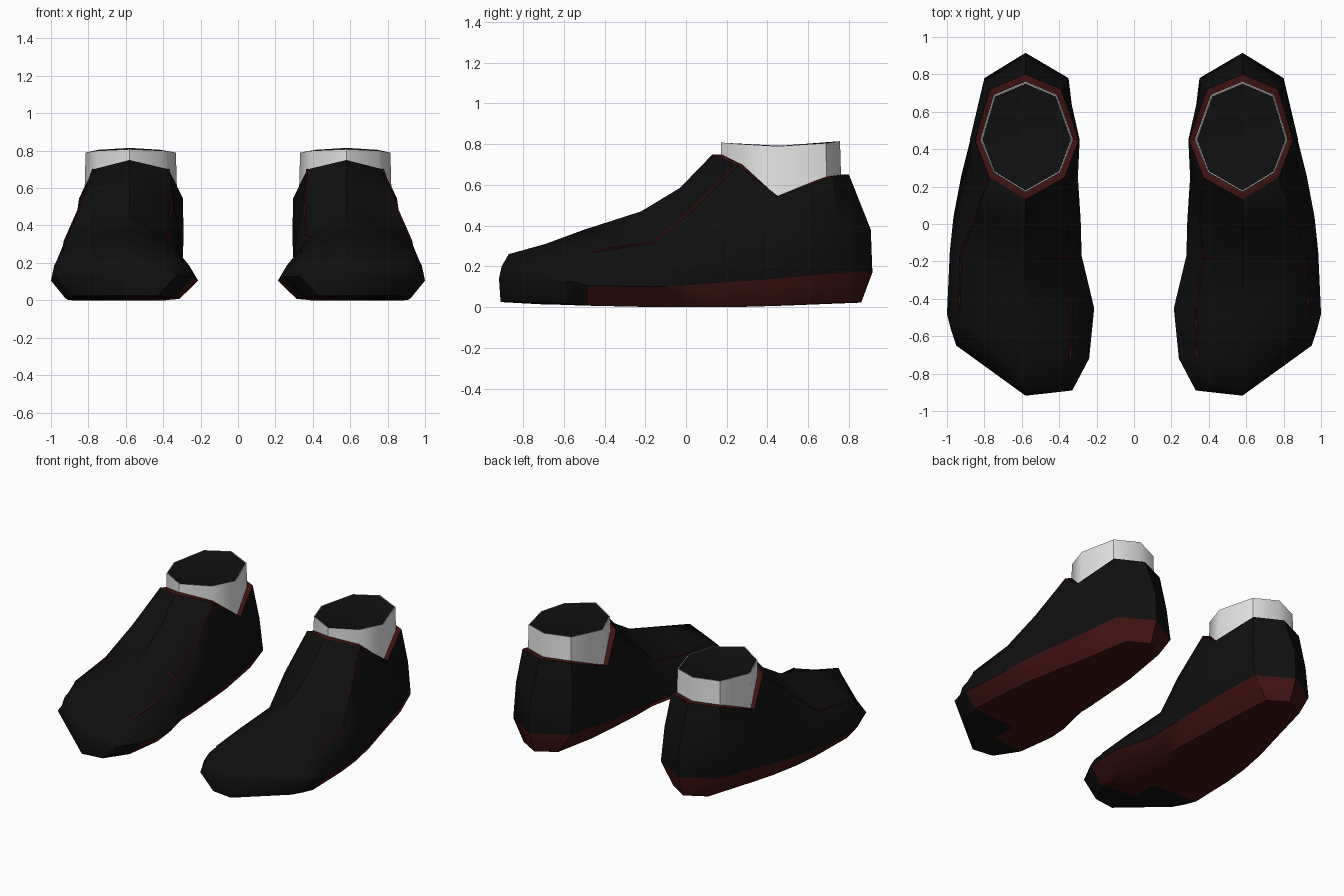
import bpy, bmesh
from mathutils import Vector

if "Cube" in bpy.data.objects:
    bpy.data.objects.remove(bpy.data.objects["Cube"])


def material(name, rgb):
    m = bpy.data.materials.new(name)
    m.diffuse_color = (*rgb, 1)
    m.use_nodes = True
    m.node_tree.nodes["Principled BSDF"].inputs["Base Color"].default_value = m.diffuse_color
    return m


BLACK = material("black", (0.005, 0.005, 0.005))
RED = material("dark_red", (0.05, 0.006, 0.006))
WHITE = material("white", (0.8, 0.8, 0.8))

# Cross-sections from toe to heel:
# y inner, centre, outer | edge x in, out | shoulder x in, out | z edge, shoulder, top | shoulder lean, top lean
SECTIONS = [
    (-.89, -.91, -.65, .33, .95, .41, .86, .13, .21, .26, .04, .04),
    (-.72, -.69, -.56, .24, .98, .34, .91, .125, .25, .31, 0, 0),
    (-.45, -.50, -.48, .213, 1.0, .335, .935, .105, .27, .38, 0, 0),
    (-.17, -.22, -.15, .28, .985, .37, .925, .10, .32, .47, 0, 0),
    (.02, -.03, .04, .285, .965, .355, .85, .11, .49, .585, 0, 0),
    (.25, .13, .25, .30, .925, .37, .775, .125, .70, .75, 0, 0),
    (.45, .45, .45, .31, .875, .295, .85, .14, .545, .60, 0, 0),
    (.78, .86, .78, .35, .80, .39, .77, .17, .64, .65, -.06, -.06),
]
XC = .58
CENTRE = Vector((XC, .46, 0))
BC, BI, EI, MI, SI, T, SO, MO, EO, BO = range(10)


def section_points(s):
    yi, yc, yo, ei, eo, si, so, ze, zs, zt, lean, top_lean = s
    zb = .03 * yc * yc
    inner = [Vector((ei + .1, yi, zb)), Vector((ei, yi, ze)), None, Vector((si, yi + lean, zs))]
    outer = [Vector((eo - .08, yo, zb)), Vector((eo, yo, ze)), None, Vector((so, yo + lean, zs))]
    for side, bulge in ((inner, -.012), (outer, .015)):
        side[2] = (side[1] + side[3]) / 2 + Vector((bulge, 0, 0))
    return [Vector((XC, yc, zb)), *inner, Vector((XC, yc + top_lean, zt)), *outer[::-1]]


RINGS = [section_points(s) for s in SECTIONS]


def finish(bm, name, mats, angle=0.8):
    bmesh.ops.recalc_face_normals(bm, faces=bm.faces)
    me = bpy.data.meshes.new(name)
    bm.to_mesh(me)
    bm.free()
    ob = bpy.data.objects.new(name, me)
    bpy.context.collection.objects.link(ob)
    for m in mats:
        me.materials.append(m)
    bpy.context.view_layer.objects.active = ob
    ob.select_set(True)
    bpy.ops.object.shade_smooth_by_angle(angle=angle)
    ob.select_set(False)
    ob.modifiers.new("pair", 'MIRROR').use_mirror_merge = False
    return ob


def loop_around(bm, points):
    return [bm.verts.new(p) for p in points]


def bridge(bm, a, b, mat=0):
    n = len(a)
    for i in range(n):
        f = bm.faces.new((a[i], a[(i + 1) % n], b[(i + 1) % n], b[i]))
        f.material_index = mat


def scaled(points, k, z=None):
    out = [CENTRE + (p - CENTRE) * k for p in points]
    for i, (o, p) in enumerate(zip(out, points)):
        o.z = p.z if z is None else (z[i] if isinstance(z, list) else z)
    return out


# Shoe shell: upper and sole lofted through the sections
bm = bmesh.new()
verts = [loop_around(bm, r) for r in RINGS]
last = len(verts) - 1
for s in range(last):
    for c in range(10):
        if s >= 5 and c in (SI, T):
            continue  # ankle opening
        d = (c + 1) % 10
        f = bm.faces.new((verts[s][c], verts[s][d], verts[s + 1][d], verts[s + 1][c]))
        red = (c in (BC, BI) and s >= 1) or (c in (EO, BO) and s >= 2)
        f.material_index = int(red)

# Rounded toe and heel ends
for ring, y1, z1, y2, z2, sole in ((verts[0], -.918, .14, -.905, .2, 0),
                                   (verts[last], .915, .17, .907, .38, 1)):
    c1 = bm.verts.new((XC, y1, z1))
    c2 = bm.verts.new((XC, y2, z2))
    for b, e, m, sh in ((BI, EI, MI, SI), (BO, EO, MO, SO)):
        bm.faces.new((ring[BC], ring[b], ring[e], c1)).material_index = sole
        bm.faces.new((c1, ring[e], ring[m], c2))
        bm.faces.new((c2, ring[m], ring[sh], ring[T]))

# Red lining around the ankle opening
path = [(5, T), (5, SO), (6, SO), (7, SO), (7, T), (7, SI), (6, SI), (5, SI)]
collar = [RINGS[s][c] for s, c in path]
collar_verts = [verts[s][c] for s, c in path]
bridge(bm, collar_verts, loop_around(bm, scaled(collar, .86)), 1)
bm.verts.ensure_lookup_table()
bmesh.ops.delete(bm, geom=[v for v in bm.verts if not v.link_faces], context='VERTS')
finish(bm, "shoe", [BLACK, RED])

# Sock cuff with dark top
bm = bmesh.new()
base = loop_around(bm, scaled(collar, .90, .48))
rim_z = [.808, .80, .79, .805, .815, .805, .79, .80]
rim = loop_around(bm, scaled(collar, .87, rim_z))
hole = loop_around(bm, scaled(collar, .855, [z - .001 for z in rim_z]))
bridge(bm, base, rim)
bridge(bm, rim, hole)
mid = bm.verts.new((XC, .46, .792))
for i in range(8):
    bm.faces.new((hole[i], hole[(i + 1) % 8], mid)).material_index = 1
finish(bm, "sock_cuff", [WHITE, BLACK])

# Red piping along the seams of the upper
cu = bpy.data.curves.new("seam_piping", 'CURVE')
cu.dimensions = '3D'
cu.bevel_depth = .006
cu.bevel_resolution = 0
seams = [[RINGS[s][SI] for s in range(1, 6)],
         [RINGS[s][SO] for s in range(2, 6)],
         [RINGS[3][SI], RINGS[3][SI].lerp(RINGS[3][T], .25)]]
for sign in (1, -1):
    for seam in seams:
        sp = cu.splines.new('POLY')
        sp.points.add(len(seam) - 1)
        for pt, p in zip(sp.points, seam):
            pt.co = (sign * p.x, p.y, p.z, 1)
cu.materials.append(RED)
bpy.context.collection.objects.link(bpy.data.objects.new("seam_piping", cu))
